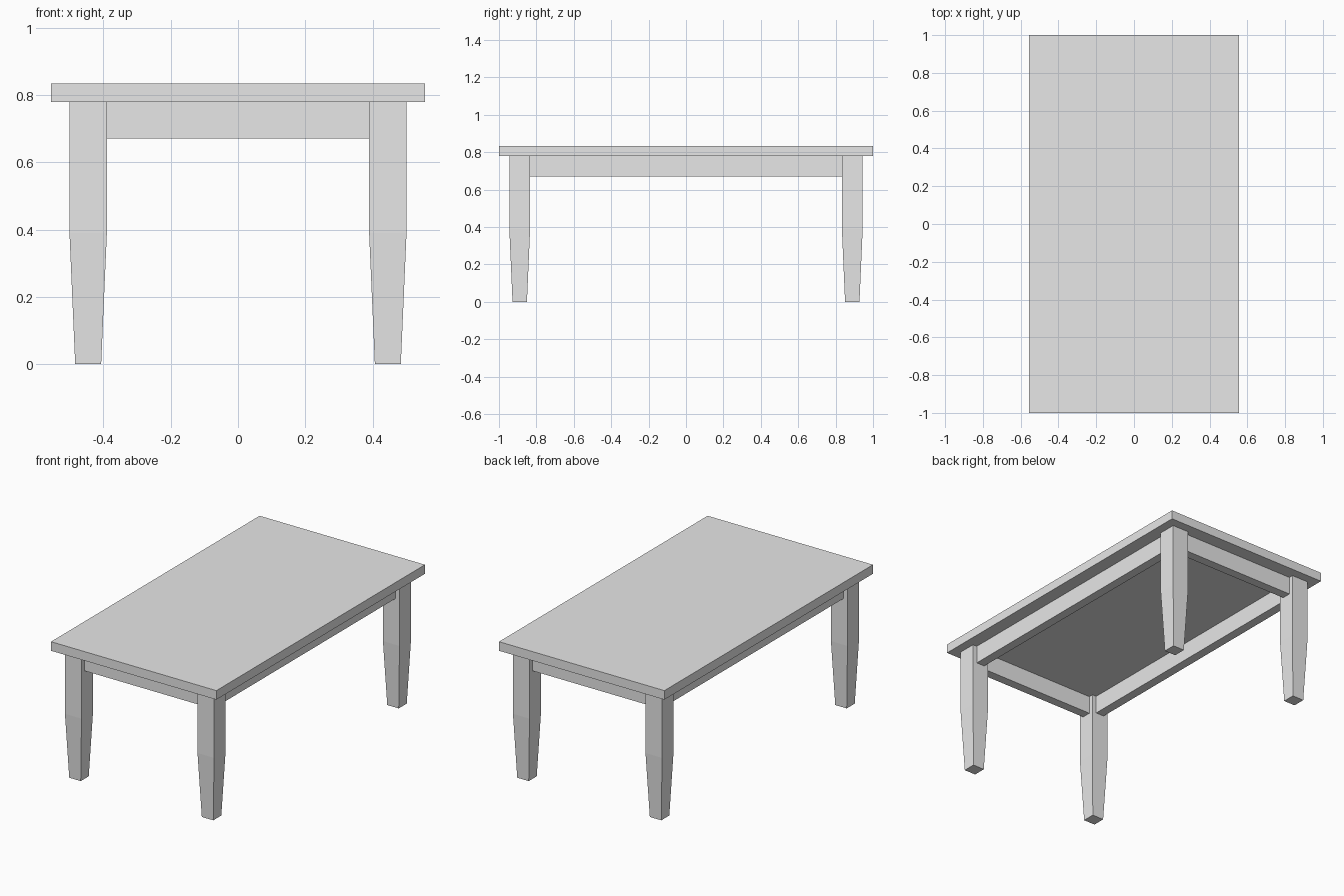
import bpy, bmesh

if "Cube" in bpy.data.objects:
    bpy.data.objects.remove(bpy.data.objects["Cube"])

grey = bpy.data.materials.new("plain_grey")
grey.diffuse_color = (0.8, 0.8, 0.8, 1)
grey.use_nodes = True
grey.node_tree.nodes["Principled BSDF"].inputs["Base Color"].default_value = grey.diffuse_color

TOP_Z, UNDER_Z, RAIL_Z = 0.834, 0.779, 0.67
LEG_X, LEG_Y = 0.445, 0.889          # leg centres
LEG_HALF, FOOT_HALF = 0.0555, 0.0385
RAIL_HALF = 0.028


def stack(name, cx, cy, levels):
    """Closed solid through rectangular sections (half_x, half_y, z)."""
    bm = bmesh.new()
    rings = [[bm.verts.new((cx + sx * hx, cy + sy * hy, z))
              for sx, sy in ((-1, -1), (1, -1), (1, 1), (-1, 1))]
             for hx, hy, z in levels]
    bm.faces.new(rings[0][::-1])
    bm.faces.new(rings[-1])
    for low, high in zip(rings, rings[1:]):
        for i in range(4):
            j = (i + 1) % 4
            bm.faces.new((low[i], low[j], high[j], high[i]))
    mesh = bpy.data.meshes.new(name)
    bm.to_mesh(mesh)
    bm.free()
    mesh.materials.append(grey)
    obj = bpy.data.objects.new(name, mesh)
    bpy.context.collection.objects.link(obj)
    return obj


# Table top slab
stack("table_top", 0, 0, [(0.555, 1.0, UNDER_Z), (0.555, 1.0, TOP_Z)])

# Square legs, tapered over the lower half
for sy, end in ((-1, "front"), (1, "back")):
    for sx, side in ((-1, "left"), (1, "right")):
        stack(f"{end}_{side}_leg", sx * LEG_X, sy * LEG_Y,
              [(FOOT_HALF, FOOT_HALF, 0),
               (LEG_HALF, LEG_HALF, 0.39),
               (LEG_HALF, LEG_HALF, UNDER_Z)])

# Apron rails running between the legs, centred on them
for s, end, side in ((-1, "front", "left"), (1, "back", "right")):
    hx, hy = LEG_X - LEG_HALF, LEG_Y - LEG_HALF
    stack(f"{end}_rail", 0, s * LEG_Y,
          [(hx, RAIL_HALF, RAIL_Z), (hx, RAIL_HALF, UNDER_Z)])
    stack(f"{side}_rail", s * LEG_X, 0,
          [(RAIL_HALF, hy, RAIL_Z), (RAIL_HALF, hy, UNDER_Z)])
